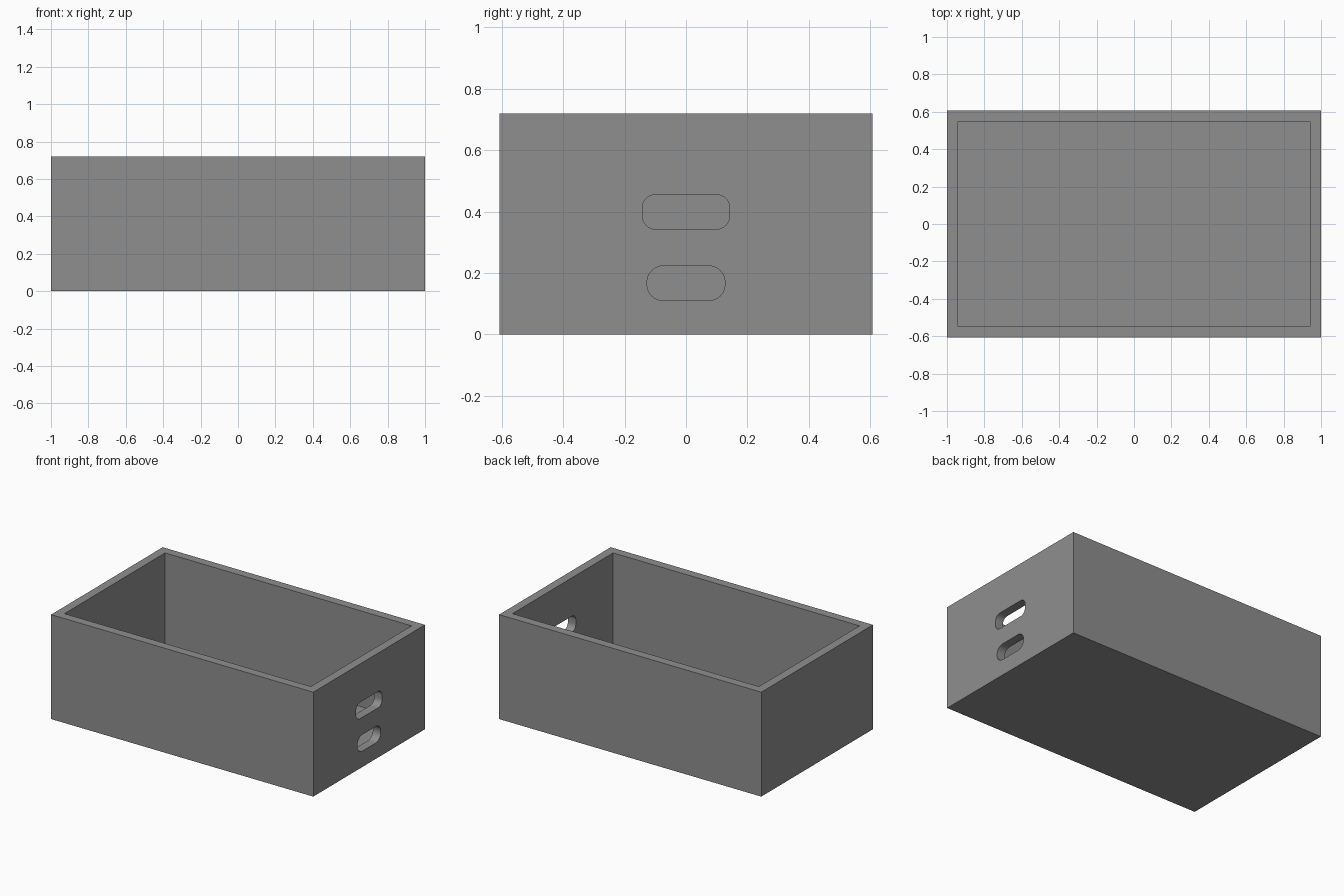
import bpy, bmesh, math

if "Cube" in bpy.data.objects:
    bpy.data.objects.remove(bpy.data.objects["Cube"])

HX, HY, H = 1.0, 0.608, 0.72   # half length, half width, height
WALL = 0.06

grey = bpy.data.materials.new("mid_grey")
grey.diffuse_color = (0.275, 0.275, 0.275, 1)
grey.use_nodes = True
grey.node_tree.nodes["Principled BSDF"].inputs["Base Color"].default_value = grey.diffuse_color


def make_object(name, bm):
    bmesh.ops.recalc_face_normals(bm, faces=bm.faces)
    mesh = bpy.data.meshes.new(name)
    bm.to_mesh(mesh)
    bm.free()
    mesh.materials.append(grey)
    obj = bpy.data.objects.new(name, mesh)
    bpy.context.collection.objects.link(obj)
    return obj


def slot_cutter(name, half_w, z0, z1, r, steps=8):
    """Rounded rectangle in the YZ plane, pushed through the right wall."""
    bm = bmesh.new()
    cz, half_h = (z0 + z1) / 2, (z1 - z0) / 2
    ring = []
    for q, (sy, sz) in enumerate([(1, 1), (-1, 1), (-1, -1), (1, -1)]):
        for i in range(steps + 1):
            a = (q + i / steps) * math.pi / 2
            ring.append(bm.verts.new((HX - 2 * WALL,
                                      sy * (half_w - r) + r * math.cos(a),
                                      cz + sz * (half_h - r) + r * math.sin(a))))
    face = bm.faces.new(ring)
    side = bmesh.ops.extrude_face_region(bm, geom=[face])["geom"]
    bmesh.ops.translate(bm, vec=(3 * WALL, 0, 0),
                        verts=[v for v in side if isinstance(v, bmesh.types.BMVert)])
    cutter = make_object(name, bm)
    cutter.hide_render = True
    return cutter


# Open crate: box with its top inset to a rim and sunk to the floor
bm = bmesh.new()
bmesh.ops.create_cube(bm, size=1)
for v in bm.verts:
    v.co = (v.co.x * 2 * HX, v.co.y * 2 * HY, (v.co.z + 0.5) * H)
bm.normal_update()
top = max(bm.faces, key=lambda f: f.calc_center_median().z)
bmesh.ops.inset_region(bm, faces=[top], thickness=WALL, use_even_offset=True)
floor = bmesh.ops.extrude_face_region(bm, geom=[top])["geom"]
bmesh.ops.translate(bm, vec=(0, 0, WALL - H),
                    verts=[v for v in floor if isinstance(v, bmesh.types.BMVert)])
if top.is_valid:
    bmesh.ops.delete(bm, geom=[top], context='FACES_ONLY')
crate = make_object("crate", bm)

# Two hand slots in the right wall
cutters = [slot_cutter("upper_slot_cutter", 0.142, 0.343, 0.455, 0.042),
           slot_cutter("lower_slot_cutter", 0.127, 0.11, 0.223, 0.053)]
bpy.context.view_layer.objects.active = crate
for c in cutters:
    mod = crate.modifiers.new(c.name, 'BOOLEAN')
    mod.object, mod.operation, mod.solver = c, 'DIFFERENCE', 'EXACT'
    bpy.ops.object.modifier_apply(modifier=mod.name)
    bpy.data.objects.remove(c, do_unlink=True)

# Smooth slot corners, crisp crate edges
crate.select_set(True)
bpy.ops.object.shade_smooth_by_angle(angle=math.radians(30))
